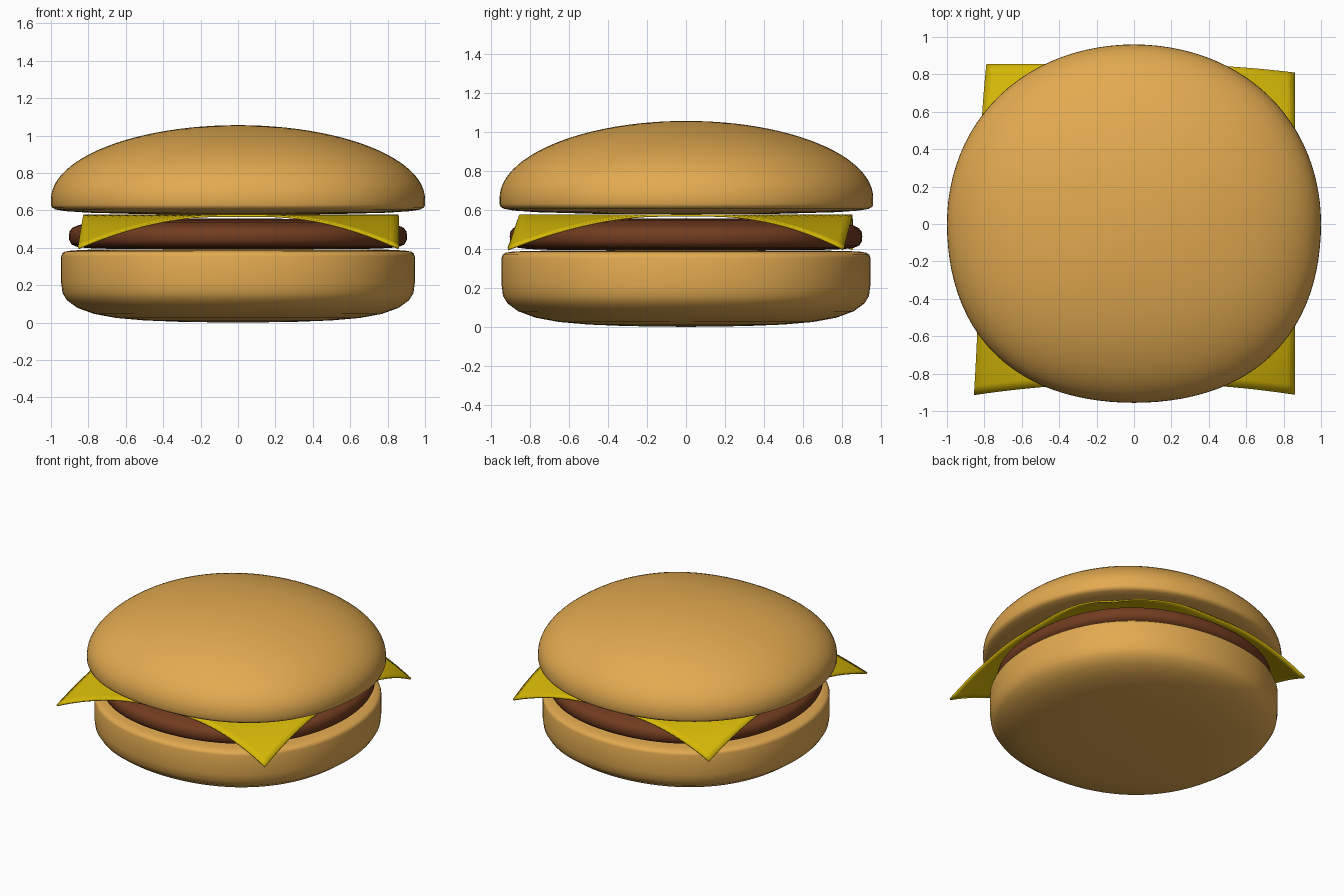
import bpy, bmesh, math

if "Cube" in bpy.data.objects:
    bpy.data.objects.remove(bpy.data.objects["Cube"])


def material(name, color):
    m = bpy.data.materials.new(name)
    m.diffuse_color = (*color, 1)
    m.use_nodes = True
    m.node_tree.nodes["Principled BSDF"].inputs["Base Color"].default_value = m.diffuse_color
    return m


def finish(bm, name, mat):
    bmesh.ops.recalc_face_normals(bm, faces=bm.faces)
    mesh = bpy.data.meshes.new(name)
    bm.to_mesh(mesh)
    bm.free()
    mesh.materials.append(mat)
    for p in mesh.polygons:
        p.use_smooth = True
    ob = bpy.data.objects.new(name, mesh)
    bpy.context.collection.objects.link(ob)
    return ob


def lathe(name, profile, mat, front, back, segments=96):
    """Revolve a (radius, z) profile, then bulge its front and back diagonals."""
    bm = bmesh.new()
    verts = [bm.verts.new((r, 0, z)) for r, z in profile]
    edges = [bm.edges.new(pair) for pair in zip(verts, verts[1:])]
    bmesh.ops.spin(bm, geom=verts + edges, axis=(0, 0, 1), cent=(0, 0, 0),
                   angle=math.tau, steps=segments, use_duplicate=False)
    bmesh.ops.remove_doubles(bm, verts=bm.verts, dist=0.0005)
    for v in bm.verts:
        bulge = front if v.co.y < 0 else back
        s = 1 + bulge * math.sin(2 * math.atan2(v.co.y, v.co.x)) ** 2
        v.co.x *= s
        v.co.y *= s
    return finish(bm, name, mat)


bread = material("bread", (0.76, 0.4, 0.08))
meat = material("meat", (0.17, 0.045, 0.014))
yellow = material("cheese", (0.68, 0.48, 0.002))

# Bottom bun: flat-sided disc with a rounded underside
lathe("bottom_bun", [
    (0, 0), (0.3, 0.004), (0.5, 0.012), (0.65, 0.025), (0.77, 0.047),
    (0.86, 0.08), (0.915, 0.12), (0.938, 0.158), (0.945, 0.21), (0.945, 0.355),
    (0.94, 0.37), (0.925, 0.38), (0.89, 0.386), (0.8, 0.39), (0, 0.395)],
    bread, 0.03, 0.027)

# Patty
lathe("patty", [
    (0, 0.39), (0.7, 0.395), (0.81, 0.399), (0.86, 0.405), (0.89, 0.418),
    (0.902, 0.44), (0.904, 0.465), (0.9, 0.49), (0.885, 0.507), (0.86, 0.519),
    (0.8, 0.535), (0.7, 0.547), (0.5, 0.554), (0, 0.557)], meat, 0.027, 0.027)

# Top bun: elliptical dome on a short upright rim, slightly narrower in depth
dome = [(math.sin(a), 0.66 + 0.396 * max(math.cos(a), 0))
        for a in (math.pi / 2 * i / 24 for i in range(25))]
under = [(1, 0.63), (0.995, 0.616), (0.975, 0.605), (0.92, 0.596),
         (0.8, 0.588), (0.5, 0.58), (0, 0.577)]
top = lathe("top_bun", dome + under, bread, 0.04, 0.014)
top.scale.y = 0.958
top.location.y = 0.002

# Cheese slice: square sheet whose corners droop and shift a little
shift = {(-1, -1): (-0.027, -0.059), (1, -1): (-0.001, -0.057),
         (1, 1): (0, -0.047), (-1, 1): (0.04, 0.0)}
bm = bmesh.new()
bmesh.ops.create_grid(bm, x_segments=40, y_segments=40, size=1)
for v in bm.verts:
    u, w = v.co.x, v.co.y
    fold = max(0, (abs(u) + abs(w) - 1.15) / 0.85) ** 1.9
    dx, dy = shift[(1 if u > 0 else -1, 1 if w > 0 else -1)]
    v.co.x = 0.016 + 0.843 * u + dx * fold
    v.co.y = 0.854 * w + dy * fold
    v.co.z = 0.571 - 0.173 * fold
cheese = finish(bm, "cheese_slice", yellow)
solid = cheese.modifiers.new("thickness", 'SOLIDIFY')
solid.thickness = 0.012
solid.offset = 0
bpy.context.view_layer.objects.active = cheese
cheese.select_set(True)
bpy.ops.object.shade_smooth_by_angle(angle=math.radians(40))
